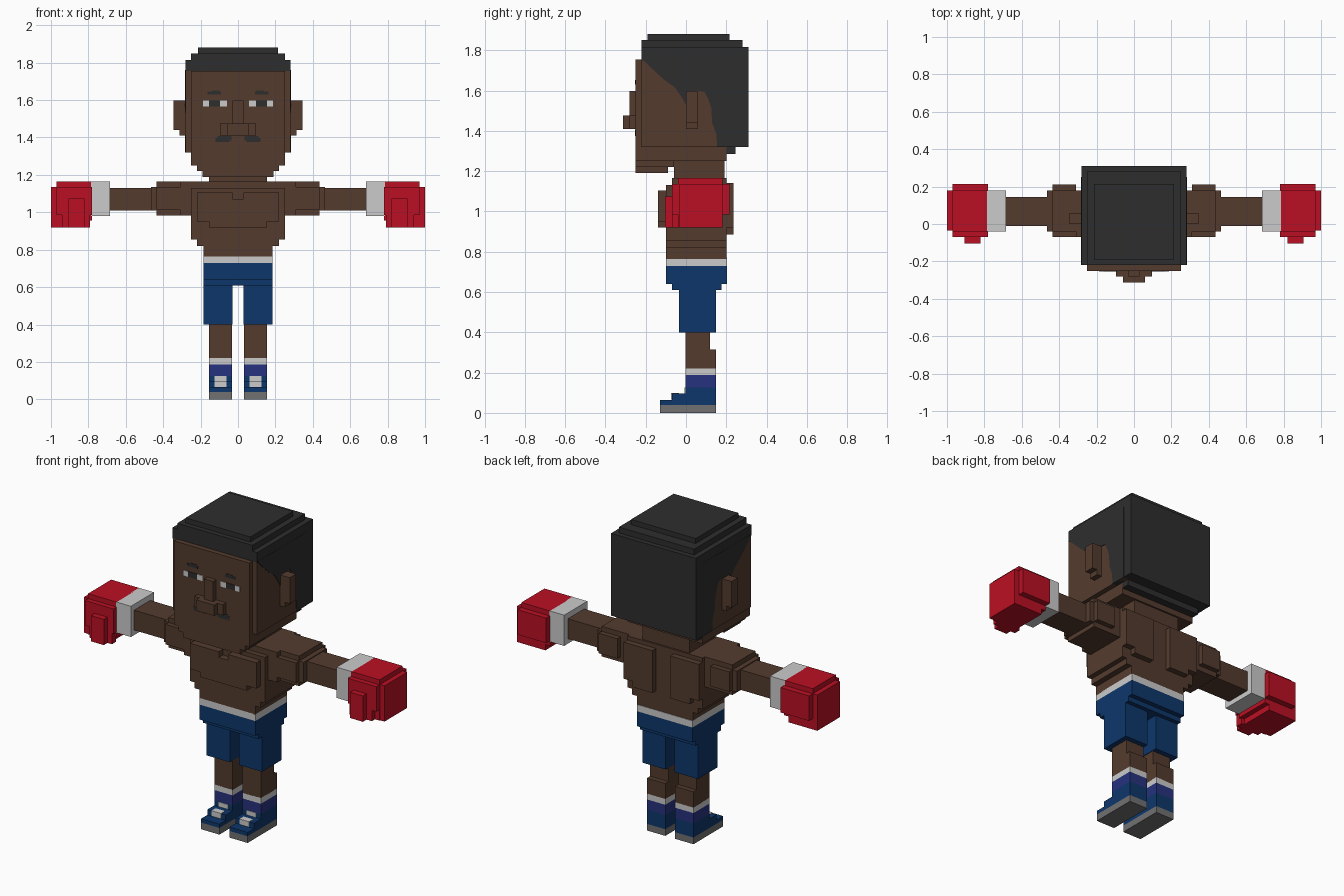
import bpy, bmesh


def material(name, r, g, b):
    m = bpy.data.materials.new(name)
    m.diffuse_color = (r, g, b, 1)
    return m


SKIN = material("brown skin", .088, .044, .027)
HAIR = material("charcoal", .027, .027, .027)
RED = material("glove red", .50, .005, .017)
WHITE = material("off white", .60, .60, .60)
BLUE = material("shorts blue", .004, .037, .145)
PURPLE = material("sock violet", .02, .032, .21)
GREY = material("sole grey", .165, .165, .165)


def finish(name, bm, mat):
    bmesh.ops.recalc_face_normals(bm, faces=bm.faces)
    me = bpy.data.meshes.new(name)
    bm.to_mesh(me)
    bm.free()
    me.materials.append(mat)
    bpy.context.collection.objects.link(bpy.data.objects.new(name, me))


def blocks(name, mat, *boxes):
    """One object from boxes given as x0, x1, y0, y1, z0, z1."""
    bm = bmesh.new()
    for x0, x1, y0, y1, z0, z1 in boxes:
        for v in bmesh.ops.create_cube(bm, size=1)["verts"]:
            v.co = ((x0 + x1) / 2 + v.co.x * (x1 - x0),
                    (y0 + y1) / 2 + v.co.y * (y1 - y0),
                    (z0 + z1) / 2 + v.co.z * (z1 - z0))
    finish(name, bm, mat)


def centred(name, mat, *boxes):
    """Boxes symmetric about x = 0, given as half width, y0, y1, z0, z1."""
    blocks(name, mat, *[(-b[0], *b) for b in boxes])


def pair(name, mat, *boxes):
    """Right-hand boxes and their mirrored left-hand twins."""
    blocks("left_" + name, mat, *boxes)
    blocks("right_" + name, mat, *[(-b[1], -b[0], *b[2:]) for b in boxes])


# Head with stepped jaw
centred("head", SKIN,
        (.25, -.25, .20, 1.25, 1.755), (.28, -.22, .25, 1.32, 1.755),
        (.22, -.25, -.06, 1.22, 1.25), (.19, -.25, -.09, 1.19, 1.22))
pair("ear", SKIN, (.28, .345, 0, .06, 1.44, 1.597), (.28, .312, 0, .06, 1.41, 1.44))
centred("nose", SKIN, (.03, -.28, -.25, 1.47, 1.597),
        (.095, -.28, -.25, 1.41, 1.475), (.06, -.312, -.28, 1.41, 1.475))

# Face details as thin plates
F0, F1 = -.253, -.248
pair("eye_white", WHITE, (.06, .096, F0, F1, 1.565, 1.597), (.156, .187, F0, F1, 1.565, 1.597))
pair("pupil", HAIR, (.096, .156, F0, F1, 1.565, 1.597))
pair("eyebrow", HAIR, (.092, .163, F0, F1, 1.63, 1.645), (.10, .14, F0, F1, 1.645, 1.652))
pair("moustache", HAIR, (.035, .11, F0, F1, 1.385, 1.407), (.045, .12, F0, F1, 1.375, 1.397))

# Hair cap, back and nape
centred("hair", HAIR,
        (.282, -.22, .31, 1.75, 1.765), (.282, -.22, .31, 1.765, 1.815),
        (.25, -.22, .28, 1.81, 1.85), (.215, -.19, .215, 1.84, 1.88),
        (.282, .235, .31, 1.32, 1.77), (.25, .17, .245, 1.285, 1.33))

# Hairline on the sides, sweeping round the ear
bm = bmesh.new()
line = [(-.22, 1.76), (-.17, 1.71), (-.11, 1.655), (-.055, 1.615), (-.02, 1.565),
        (0, 1.53), (.055, 1.60), (.09, 1.595), (.11, 1.56), (.125, 1.515), (.13, 1.44),
        (.15, 1.385), (.155, 1.32), (.25, 1.32), (.25, 1.76)]
face = bm.faces.new([bm.verts.new((-.283, y, z)) for y, z in line])
ext = bmesh.ops.extrude_face_region(bm, geom=[face])["geom"]
bmesh.ops.translate(bm, vec=(.566, 0, 0), verts=[v for v in ext if isinstance(v, bmesh.types.BMVert)])
finish("side_hair", bm, HAIR)

# Neck and torso
centred("neck", SKIN, (.155, -.06, .19, 1.14, 1.27), (.125, -.03, .19, 1.25, 1.29))
centred("torso", SKIN,
        (.25, -.07, .20, .90, 1.165), (.25, -.10, .20, .855, 1.13),
        (.22, -.10, .20, .82, .86), (.185, -.10, .20, .765, .83))
pair("chest", SKIN, (.03, .22, -.14, -.09, .95, 1.105), (0, .155, -.14, -.09, .92, 1.07))
pair("back_muscle", SKIN, (.06, .25, .19, .235, .92, 1.14), (.06, .19, .19, .235, .885, .93))

# Arms with shoulders
pair("shoulder", SKIN, (.25, .31, -.07, .18, .984, 1.165),
     (.31, .435, -.07, .21, 1.015, 1.135), (.28, .435, -.04, .18, .984, 1.165),
     (.43, .465, -.04, .18, 1.01, 1.135))
pair("arm", SKIN, (.46, .70, -.01, .145, 1.01, 1.13))

# Boxing gloves
pair("cuff", WHITE, (.685, .785, -.04, .18, .98, 1.165))
pair("glove", RED, (.78, .97, -.04, .18, .955, 1.165), (.78, .97, -.07, .215, .985, 1.135),
     (.81, .97, -.04, .18, .92, .96), (.96, 1.0, -.035, .18, .92, 1.135))
pair("glove_thumb", RED, (.82, .905, -.105, -.03, .92, 1.075), (.79, .94, -.07, -.03, .92, 1.105))

# Shorts
centred("waistband", WHITE, (.185, -.10, .203, .73, .77))
centred("shorts", BLUE, (.185, -.10, .203, .64, .73), (.185, -.07, .175, .61, .645))
pair("shorts_leg", BLUE, (.03, .185, -.035, .15, .40, .615))

# Lower legs, socks and shoes
pair("calf", SKIN, (.033, .155, -.003, .12, .22, .405), (.033, .155, -.003, .15, .22, .315))
pair("sock_band", WHITE, (.033, .155, -.003, .15, .187, .222))
pair("sock", PURPLE, (.033, .155, -.003, .15, .125, .187))
pair("shoe", BLUE, (.033, .155, -.003, .15, .04, .125),
     (.033, .155, -.07, .01, .04, .095), (.033, .155, -.13, -.06, .04, .063))
pair("lace", WHITE, (.062, .125, -.074, -.066, .066, .098),
     (.062, .125, -.07, -.035, .092, .098), (.062, .125, -.007, .002, .097, .125))
pair("sole", GREY, (.033, .155, -.13, .15, 0, .04))

# Centre the depth extents on y = 0
